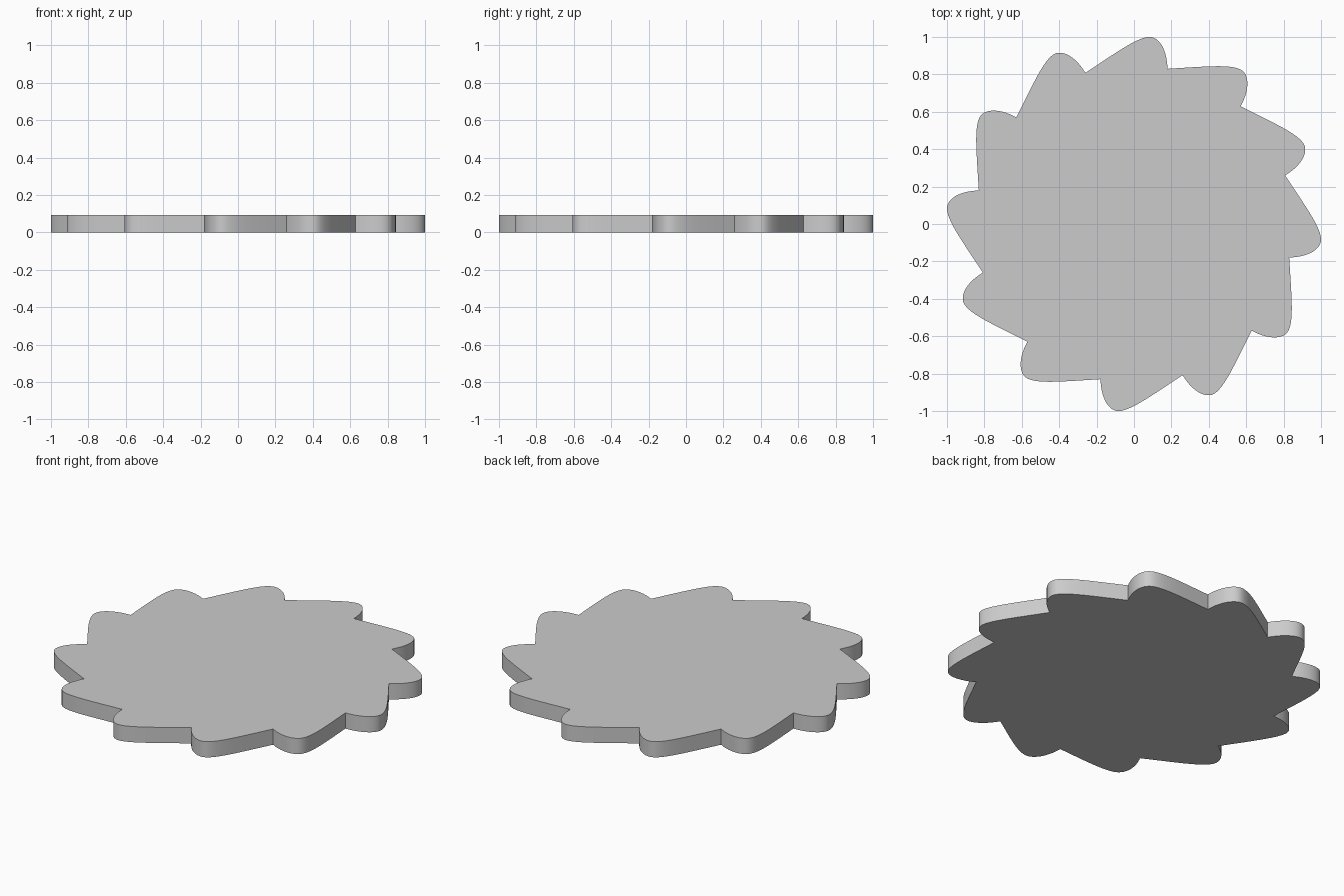
import bpy, bmesh, math
from mathutils import Vector, Matrix
from mathutils.geometry import interpolate_bezier

if "Cube" in bpy.data.objects:
    bpy.data.objects.remove(bpy.data.objects["Cube"])

TEETH = 12
HEIGHT = 0.093
STEPS = 14

# One swept tooth: long back edge up to the tip, then the short steep edge
valley = Vector((-0.26, 0.808))
back = [valley, Vector((-0.09, 0.92)), Vector((0.02, 1.0)), Vector((0.083, 1.0))]
end = Matrix.Rotation(-2 * math.pi / TEETH, 2) @ valley
front = [back[3], Vector((0.141, 1.0)), Vector((0.178, 0.92)), end]
tooth = interpolate_bezier(*back, STEPS)[:-1] + interpolate_bezier(*front, STEPS)[:-1]

# Outline repeated around the centre, then extruded into a plate
bm = bmesh.new()
verts = []
for i in range(TEETH):
    turn = Matrix.Rotation(-2 * math.pi * i / TEETH, 2)
    for p in tooth:
        q = turn @ Vector((p[0], p[1]))
        verts.append(bm.verts.new((q.x, q.y, 0)))
base = bm.faces.new(verts)
ext = bmesh.ops.extrude_face_region(bm, geom=[base], use_keep_orig=True)
top = [g for g in ext["geom"] if isinstance(g, bmesh.types.BMVert)]
bmesh.ops.translate(bm, verts=top, vec=(0, 0, HEIGHT))
bmesh.ops.recalc_face_normals(bm, faces=bm.faces)

mesh = bpy.data.meshes.new("toothed_disc")
bm.to_mesh(mesh)
bm.free()
disc = bpy.data.objects.new("toothed_disc", mesh)
bpy.context.collection.objects.link(disc)

# Smooth rounded tips, sharp rims and valleys
bpy.context.view_layer.objects.active = disc
disc.select_set(True)
bpy.ops.object.shade_smooth_by_angle(angle=math.radians(30))
